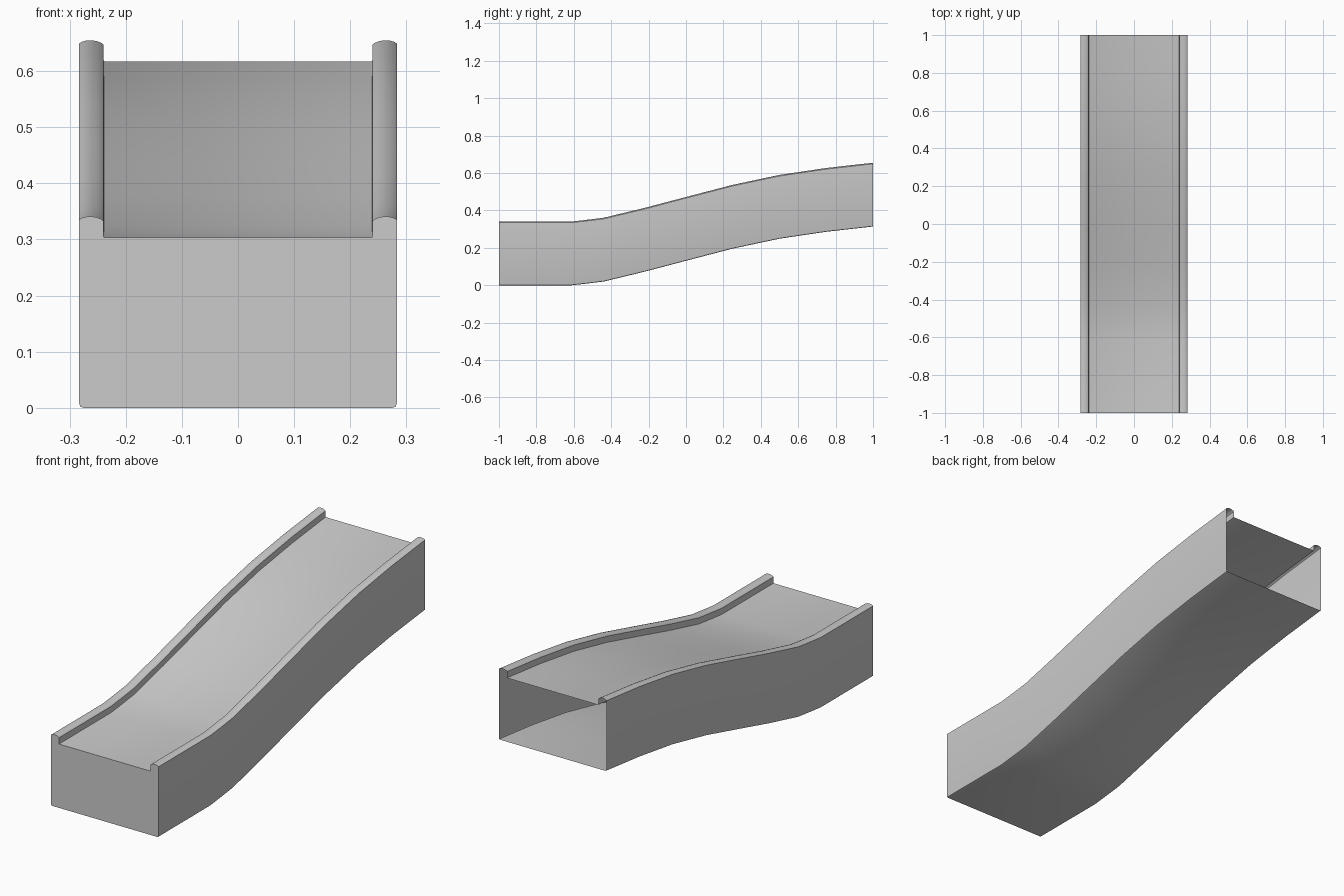
import bpy, bmesh

if "Cube" in bpy.data.objects:
    bpy.data.objects.remove(bpy.data.objects["Cube"])

# Right half of the cross-section (x, z), from bottom centre to bed centre
half = [(0.275, 0.0), (0.281, 0.002), (0.283, 0.008), (0.283, 0.335),
        (0.279, 0.338), (0.270, 0.3405), (0.261, 0.341), (0.252, 0.3395),
        (0.243, 0.336), (0.240, 0.333), (0.240, 0.308), (0.239, 0.304), (0.236, 0.303)]
outline = half + [(-x, z) for x, z in reversed(half)]

# Slope of the slide: (y, height offset)
path = [(-1, 0), (-0.61, 0), (-0.53, 0.009), (-0.44, 0.020), (-0.22, 0.073), (0, 0.131),
        (0.25, 0.196), (0.5, 0.249), (0.75, 0.286), (1, 0.314)]


def finish(name, bm):
    mesh = bpy.data.meshes.new(name)
    bm.to_mesh(mesh)
    bm.free()
    obj = bpy.data.objects.new(name, mesh)
    bpy.context.collection.objects.link(obj)
    return obj


def ring(bm, y, dz):
    return [bm.verts.new((x, y, z + dz)) for x, z in outline]


# Slide body: outline swept along the slope, open at the back
bm = bmesh.new()
rings = [ring(bm, y, dz) for y, dz in path]
n = len(outline)
for a, b in zip(rings, rings[1:]):
    for i in range(n):
        j = (i + 1) % n
        bm.faces.new((a[i], a[j], b[j], b[i]))
bmesh.ops.recalc_face_normals(bm, faces=bm.faces)
body = finish("slide_body", bm)
bpy.context.view_layer.objects.active = body
body.select_set(True)
bpy.ops.object.shade_smooth_by_angle(angle=0.6)

# Flat panel closing the front end
bm = bmesh.new()
bm.faces.new(ring(bm, *path[0]))
bm.normal_update()
for f in bm.faces:
    if f.normal.y > 0:
        f.normal_flip()
finish("front_panel", bm)
